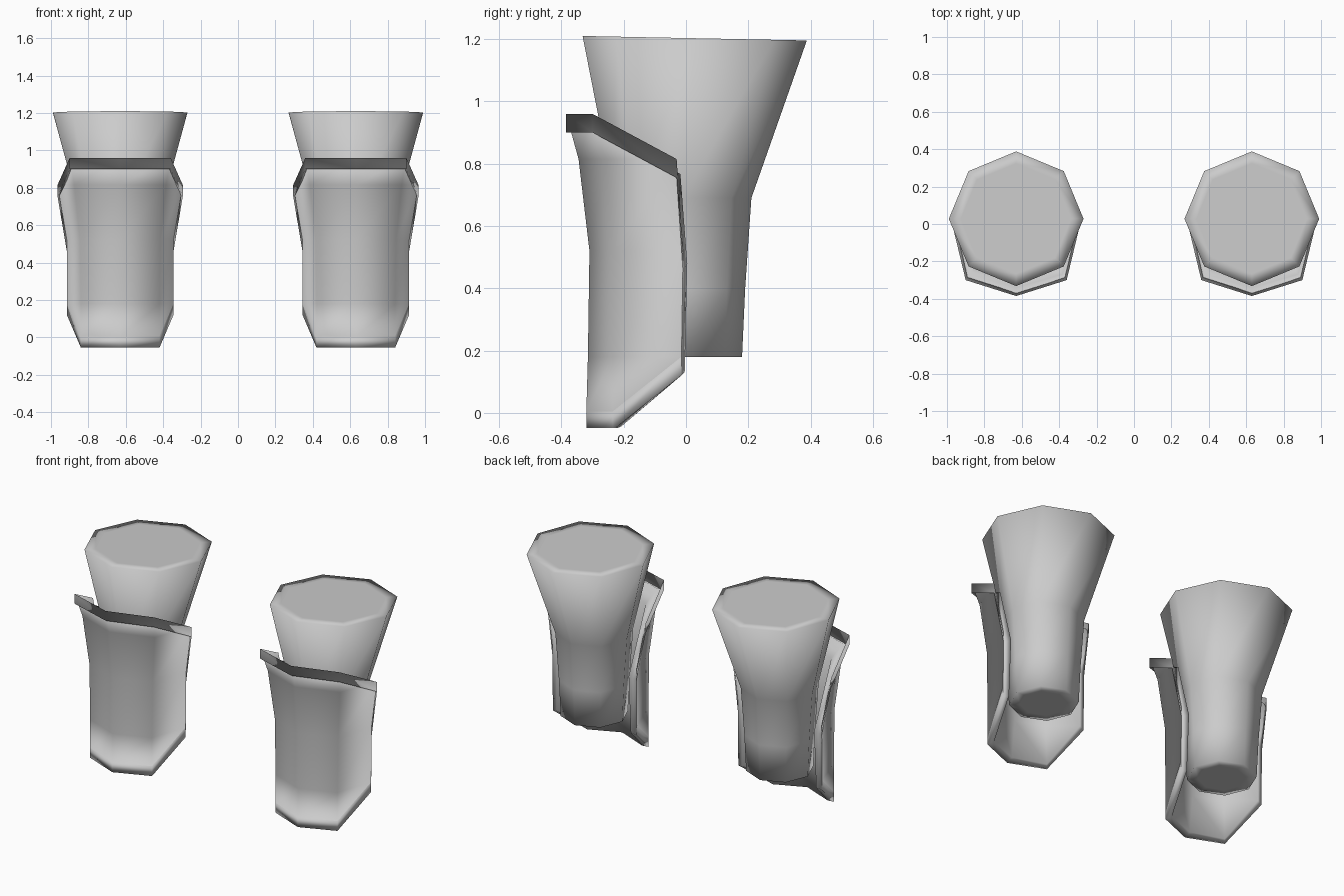
import bpy, bmesh
from math import cos, sin, pi

cube = bpy.data.objects.get("Cube")
if cube:
    bpy.data.objects.remove(cube)

grey = bpy.data.materials.new("plain_grey")
grey.use_nodes = True
colour = (0.6, 0.6, 0.6, 1)
grey.diffuse_color = colour
grey.node_tree.nodes["Principled BSDF"].inputs["Base Color"].default_value = colour

CENTRE = 0.63


def finish(bm, name, x):
    """Turn a bmesh into a smooth grey object."""
    bmesh.ops.recalc_face_normals(bm, faces=bm.faces)
    mesh = bpy.data.meshes.new(name)
    bm.to_mesh(mesh)
    bm.free()
    mesh.materials.append(grey)
    mesh.shade_smooth()
    obj = bpy.data.objects.new(name, mesh)
    obj.location.x = x
    bpy.context.collection.objects.link(obj)
    return obj


def sleeve(name, x):
    """Octagonal flared sleeve with inset caps."""
    # radius, centre y, height; first and last rings are inset caps
    rings = [(0.13, -0.01, 0.18), (0.19, -0.01, 0.18), (0.20, -0.01, 0.40),
             (0.22, -0.01, 0.69), (0.36, 0.028, 1.203), (0.295, 0.028, 1.203)]
    bm = bmesh.new()
    loops = []
    for r, cy, z in rings:
        tilt = 0.02 if z > 1 else 0
        loops.append([bm.verts.new((r * cos(i * pi / 4), cy + r * sin(i * pi / 4),
                                    z - tilt * r * sin(i * pi / 4))) for i in range(8)])
    for low, high in zip(loops, loops[1:]):
        for i in range(8):
            j = (i + 1) % 8
            bm.faces.new((low[i], low[j], high[j], high[i]))
    bm.faces.new(loops[0][::-1])
    bm.faces.new(loops[-1])
    return finish(bm, name, x)


def guard(name, x):
    """Curved front plate with clipped upper and lower corners."""
    # per row: height, front y, corner (x, y), side (x, y) or None
    rows = [(0.96, -0.385, (0.27, -0.30), None),
            (0.815, -0.345, (0.245, -0.26), (0.335, -0.03)),
            (0.52, -0.31, (0.215, -0.235), (0.285, -0.01)),
            (0.18, -0.315, (0.21, -0.235), (0.285, -0.015)),
            (0.005, -0.32, (0.21, -0.235), None)]
    bm = bmesh.new()
    grid = []
    for z, fy, corner, side in rows:
        line = [side and (-side[0], side[1]), (-corner[0], corner[1]),
                (0, fy), corner, side]
        grid.append([p and bm.verts.new((p[0], p[1], z)) for p in line])
    for top, low in zip(grid, grid[1:]):
        for c in range(4):
            corners = [v for v in (low[c], low[c + 1], top[c + 1], top[c]) if v]
            bm.faces.new(corners)
    # border loop keeps the middle of the plate even
    bmesh.ops.inset_region(bm, faces=bm.faces[:], thickness=0.05,
                           use_boundary=True, use_even_offset=True)
    obj = finish(bm, name, x)
    # make sure the outside faces the front before thickening
    if sum(p.normal.y for p in obj.data.polygons) > 0:
        obj.data.flip_normals()
    solid = obj.modifiers.new("thickness", "SOLIDIFY")
    solid.thickness = 0.06
    solid.offset = -1
    return obj


for label, sign in (("left", 1), ("right", -1)):
    sleeve(label + "_sleeve", sign * CENTRE)
    guard(label + "_guard", sign * CENTRE)
